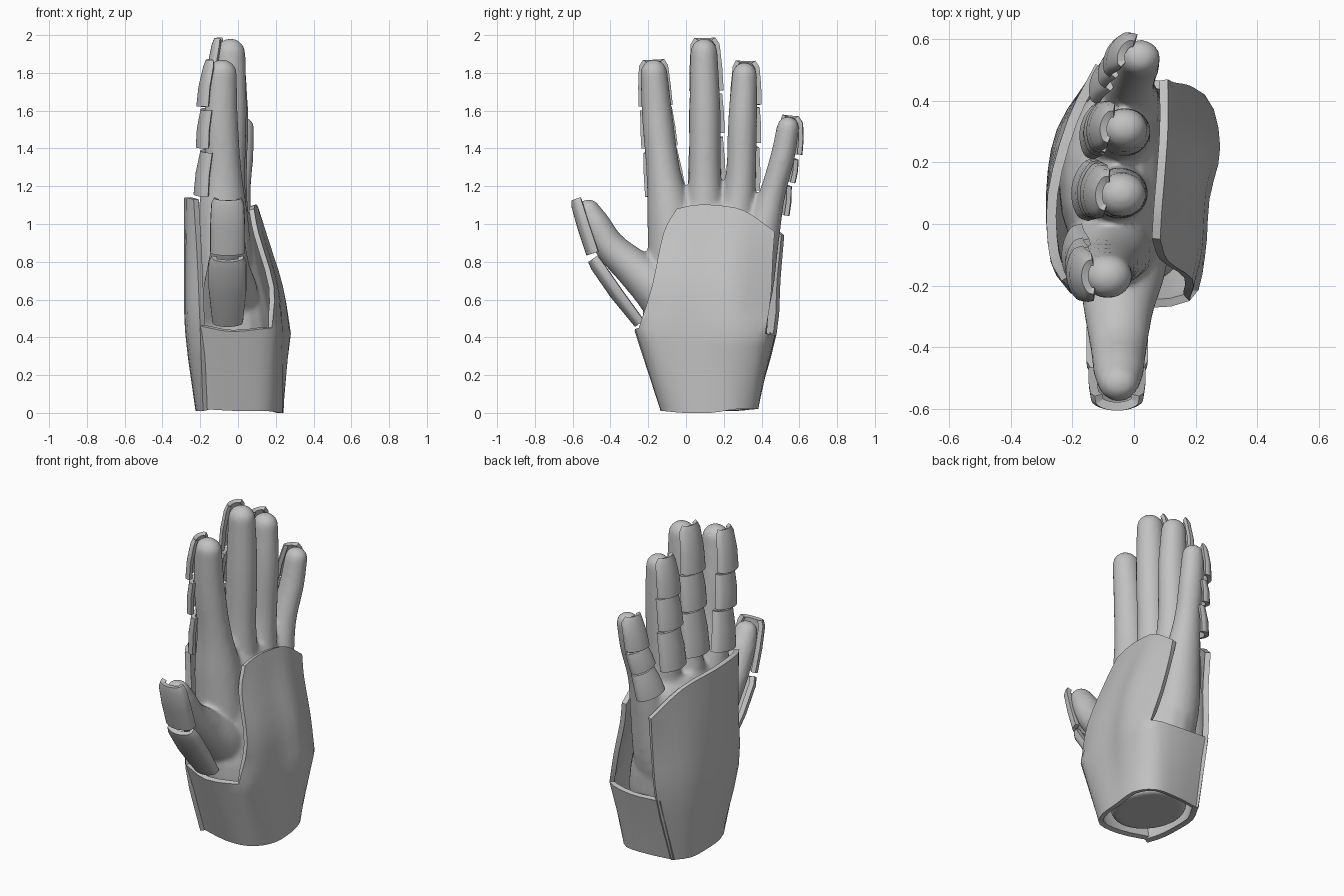
import bpy, bmesh, math
from mathutils import Vector as V

if "Cube" in bpy.data.objects:
    bpy.data.objects.remove(bpy.data.objects["Cube"])

grey = bpy.data.materials.new("plain grey")
grey.diffuse_color = (0.54, 0.54, 0.54, 1)
grey.use_nodes = True
grey.node_tree.nodes["Principled BSDF"].inputs["Base Color"].default_value = grey.diffuse_color


def make(name, bm):
    bmesh.ops.recalc_face_normals(bm, faces=bm.faces)
    me = bpy.data.meshes.new(name)
    bm.to_mesh(me)
    bm.free()
    ob = bpy.data.objects.new(name, me)
    bpy.context.collection.objects.link(ob)
    me.materials.append(grey)
    for o in bpy.context.selected_objects:
        o.select_set(False)
    ob.select_set(True)
    bpy.context.view_layer.objects.active = ob
    return ob


def spline(pts, steps):
    """Smooth curve through points of any dimension."""
    pts = [V(p) for p in pts]
    ext = [2 * pts[0] - pts[1]] + pts + [2 * pts[-1] - pts[-2]]
    out = []
    for i in range(len(pts) - 1):
        a, b, c, d = ext[i:i + 4]
        for s in range(steps):
            t = s / steps
            out.append(0.5 * (2 * b + (c - a) * t + (2 * a - 5 * b + 4 * c - d) * t * t
                              + (3 * b - a - 3 * c + d) * t ** 3))
    return out + [pts[-1]]


def grid(bm, rows, closed=False):
    vs = [[bm.verts.new(p) for p in r] for r in rows]
    for r0, r1 in zip(vs, vs[1:]):
        n = len(r0)
        for j in range(n if closed else n - 1):
            k = (j + 1) % n
            bm.faces.new((r0[j], r0[k], r1[k], r1[j]))
    return vs


def lattice(rows, steps=3):
    """Rows of control points, smoothed both ways."""
    cols = [spline(c, steps) for c in zip(*rows)]
    return [spline(r, steps) for r in zip(*cols)]


def thicken(ob, t, inside):
    """Give a shell thickness towards an inside point."""
    me = ob.data
    c = V(inside)
    if sum((p.center - c).dot(p.normal) * p.area for p in me.polygons) < 0:
        me.flip_normals()
    m = ob.modifiers.new("thickness", 'SOLIDIFY')
    m.thickness = t
    m.offset = -1
    bpy.ops.object.modifier_apply(modifier=m.name)
    bpy.ops.object.shade_smooth_by_angle(angle=math.radians(45))


def capped(bm, rows):
    vs = grid(bm, rows, True)
    bm.faces.new(vs[0])
    bm.faces.new(vs[-1])


ANGLES = [i * math.tau / 20 for i in range(20)]


def tube(bm, path):
    """Round limb along (x, y, z, radius) with a domed tip."""
    pts = spline(path, 5)
    rows = []

    def ring(c, d, r):
        u = d.cross(V((1, 0, 0))).normalized()
        v = d.cross(u).normalized() * 1.1
        rows.append([c + r * (u * math.cos(a) + v * math.sin(a)) for a in ANGLES])
    for i, p in enumerate(pts):
        d = (pts[min(i + 1, len(pts) - 1)] - pts[max(i - 1, 0)]).to_3d().normalized()
        ring(p.to_3d(), d, p[3])
    for a in (0.4, 0.8, 1.2, 1.45):
        ring(p.to_3d() + d * p[3] * math.sin(a), d, p[3] * math.cos(a))
    capped(bm, rows)


# inner hand: palm body and digits, fused together
fingers = {
    "index": [(-.04, .03, .3, .1), (-.06, -.05, .6, .13), (-.08, -.08, 1.0, .125),
              (-.08, -.12, 1.28, .09), (-.09, -.15, 1.55, .082), (-.085, -.17, 1.8, .072)],
    "middle": [(-.04, .1, .3, .12), (-.06, .09, .6, .13), (-.07, .1, 1.02, .11),
               (-.055, .1, 1.26, .085), (-.045, .1, 1.6, .083), (-.04, .095, 1.91, .072)],
    "ring": [(-.03, .18, .3, .12), (-.05, .22, .6, .13), (-.05, .265, 1.0, .1),
             (-.04, .29, 1.23, .08), (-.03, .3, 1.55, .077), (-.03, .31, 1.79, .067)],
    "little": [(-.02, .25, .3, .1), (-.03, .33, .6, .12), (-.02, .4, .93, .095),
               (-.01, .455, 1.15, .07), (.01, .51, 1.35, .065), (.02, .54, 1.51, .06)],
}
thumb = [(-.04, .02, .4, .13), (-.04, -.12, .62, .135), (-.05, -.27, .76, .105),
         (-.05, -.4, .88, .084), (-.05, -.475, 1.0, .075), (-.05, -.515, 1.07, .062)]
body = [(0, .13, .04, .195, .225), (0, .11, .42, .22, .32), (-.05, .13, .75, .195, .31),
        (-.07, .15, 1.0, .16, .285), (-.07, .14, 1.1, .1, .22)]
bm = bmesh.new()
capped(bm, [[V((x + a * math.cos(t), y + b * math.sin(t), z)) for t in ANGLES]
            for x, y, z, a, b in spline(body, 4)])
for path in list(fingers.values()) + [thumb]:
    tube(bm, path)
hand = make("hand", bm)
m = hand.modifiers.new("fuse", 'REMESH')
m.mode = 'VOXEL'
m.voxel_size = 0.013
bpy.ops.object.modifier_apply(modifier=m.name)
m = hand.modifiers.new("soften", 'SMOOTH')
m.factor = 0.5
m.iterations = 8
bpy.ops.object.modifier_apply(modifier=m.name)
bpy.ops.object.shade_smooth()

# wrist cuff with the palm plate rising from it
foot = [(-.19, -.09, .02), (0, -.13, .01), (.15, -.12, .01), (.225, -.01, .0), (.24, .13, .0),
        (.23, .27, .02), (.15, .37, .02), (0, .38, .02), (-.17, .36, .02)]
rim = [(-.2, -.225, .46), (-.03, -.27, .43), (.18, -.25, .45), (.23, -.11, .43), (.245, .08, .42),
       (.28, .25, .42), (.23, .42, .42), (.05, .47, .41), (-.15, .47, .42)]
palm = [rim[2:7],
        [(.19, -.18, .67), (.21, -.07, .67), (.22, .1, .67), (.24, .26, .66), (.18, .45, .62)],
        [(.11, -.12, .95), (.135, -.01, .93), (.145, .13, .93), (.165, .28, .9), (.13, .46, .83)],
        [(.085, -.05, 1.08), (.09, .04, 1.1), (.1, .16, 1.1), (.11, .31, 1.07), (.11, .47, .96)]]
bm = bmesh.new()
cuff = lattice([foot, [(V(a) + V(b)) / 2 for a, b in zip(foot, rim)], rim])
upper = lattice(palm)
upper[0] = cuff[-1][6:19]
grid(bm, cuff)
grid(bm, upper)
bmesh.ops.remove_doubles(bm, verts=bm.verts, dist=0.001)
thicken(make("cuff_and_palm_plate", bm), 0.028, (0, .12, .5))

# plate over the back of the hand
bm = bmesh.new()
grid(bm, lattice([
    [(-.185, -.105, .01), (-.215, -.01, .01), (-.225, .13, .01), (-.215, .26, .01),
     (-.16, .37, .02)],
    [(-.2, -.225, .43), (-.265, -.12, .43), (-.28, .1, .43), (-.25, .3, .43), (-.14, .48, .42)],
    [(-.215, -.2, .8), (-.27, -.11, .8), (-.285, .1, .78), (-.24, .32, .74), (-.125, .5, .7)],
    [(-.235, -.185, 1.13), (-.275, -.1, 1.14), (-.28, .1, 1.13), (-.215, .34, 1.08),
     (-.125, .52, .94)]]))
thicken(make("back_plate", bm), 0.032, (0, .12, .5))

FINGER = [(-1, .6), (-.9, .92), (-.5, 1.16), (0, 1.25), (.5, 1.16), (.9, .92), (1, .6)]
THUMB = [(-1, .35), (-.92, .75), (-.5, .98), (0, 1.05), (.5, .98), (.92, .75), (1, .35)]


def plate(name, stations, normal, section, t=0.024, lift=(0, 0, 0, 0)):
    """Curved shell over a digit; stations are (centre, radius)."""
    d = (stations[-1][0] - stations[0][0]).normalized()
    n = V(normal)
    n = (n - d * n.dot(d)).normalized()
    s = d.cross(n)
    bm = bmesh.new()
    grid(bm, [spline([c + n * up + r * (s * a + n * b) for a, b in section], 3)
              for (c, r), up in zip(stations, lift)])
    mid = (stations[0][0] + stations[-1][0]) / 2 - n * 0.05
    thicken(make(name, bm), t, mid)


# three plates per finger, the last hooding the tip
spans = {
    "index": ((1.16, 1.39), (1.41, 1.61), (1.63, 1.84), (-1, -.05, 0)),
    "middle": ((1.2, 1.46), (1.48, 1.69), (1.71, 1.955), (-1, .13, 0)),
    "ring": ((1.18, 1.41), (1.43, 1.62), (1.64, 1.835), (-1, .18, 0)),
    "little": ((1.07, 1.22), (1.24, 1.36), (1.38, 1.545), (-1, .5, 0)),
}
for f, (*zs, normal) in spans.items():
    curve = spline(fingers[f], 12)

    def at(z):
        p = min(curve, key=lambda q: abs(q.z - z))
        return V((p.x, p.y, z)), p[3]
    for label, (z0, z1) in zip(("lower", "middle", "tip"), zs):
        (a, ra), (b, rb) = at(z0), at(z1)
        ra = min(ra, .098)
        st = [(a, ra + .012), ((a + b) / 2, (ra + rb) / 2 + .011), (b, rb + .005)]
        if label == "tip":
            st.append((b + V((-.015, 0, .033)), rb * .78))
        plate(f"{f}_{label}_plate", st, normal, FINGER, lift=(.018, .014, .003, 0))

# two plates on the outer side of the thumb
plate("thumb_lower_plate",
      [(V((-.055, -.2, .505)), .082), (V((-.055, -.315, .675)), .1), (V((-.055, -.415, .82)), .1),
       (V((-.055, -.445, .85)), .085)], (0, -.82, -.57), THUMB, 0.03)
plate("thumb_tip_plate",
      [(V((-.055, -.435, .865)), .093), (V((-.055, -.48, 1.0)), .093),
       (V((-.055, -.52, 1.12)), .087), (V((-.055, -.535, 1.15)), .072)], (0, -1, 0), THUMB, 0.028)
